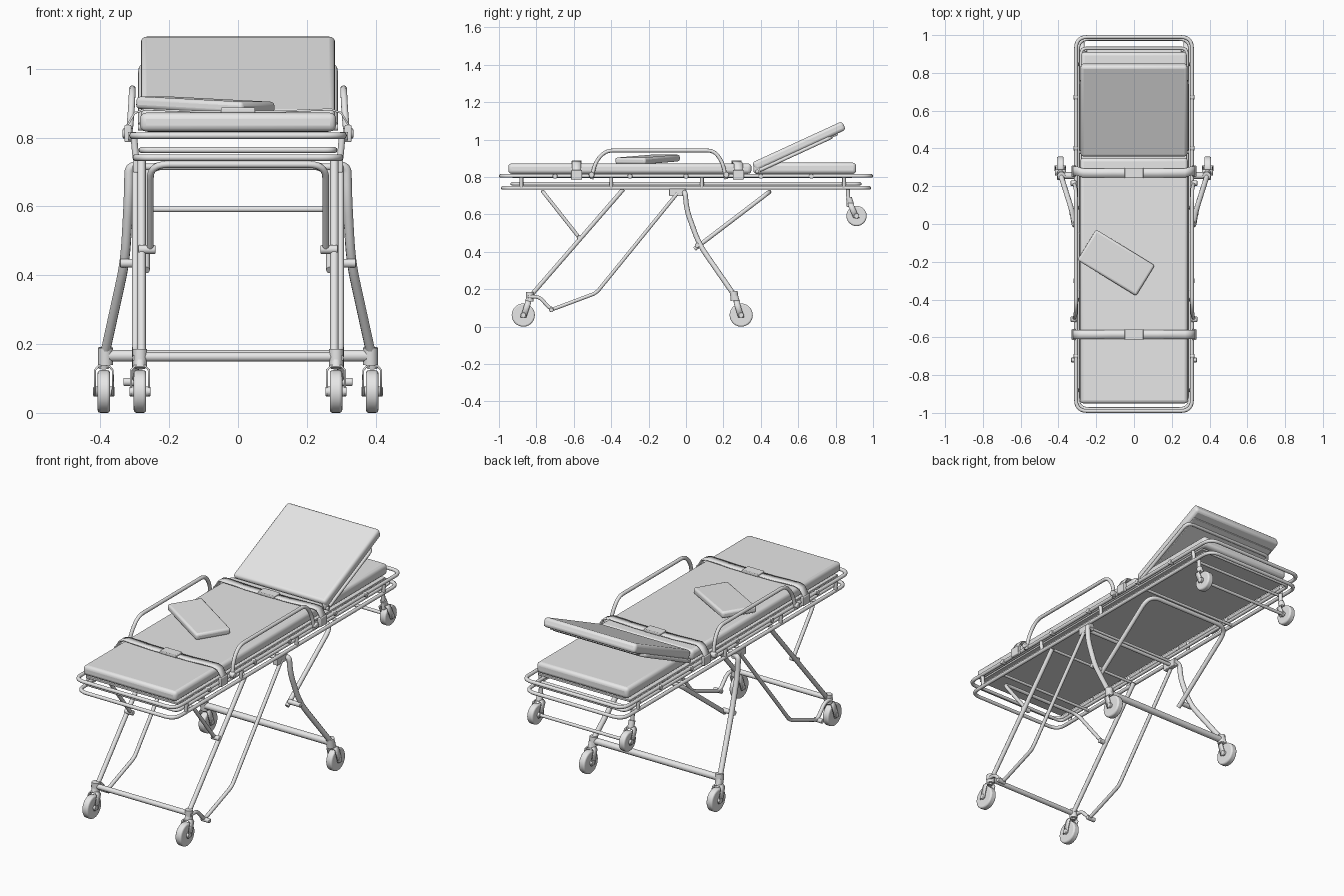
import bpy, bmesh, math
from mathutils import Vector, Matrix

if "Cube" in bpy.data.objects:
    bpy.data.objects.remove(bpy.data.objects["Cube"])

GREY = (0.8, 0.8, 0.8, 1)
mat = bpy.data.materials.new("light grey")
mat.use_nodes = True
mat.diffuse_color = GREY
mat.node_tree.nodes["Principled BSDF"].inputs["Base Color"].default_value = GREY


def link(name, data):
    ob = bpy.data.objects.new(name, data)
    bpy.context.collection.objects.link(ob)
    data.materials.append(mat)
    bpy.ops.object.select_all(action='DESELECT')
    ob.select_set(True)
    bpy.context.view_layer.objects.active = ob
    return ob


def fillet(pts, r, closed):
    """Round the corners of a path."""
    pts = [Vector(p) for p in pts]
    n, out = len(pts), []
    for i, p in enumerate(pts):
        if not closed and i in (0, n - 1):
            out.append(p)
            continue
        a, b = pts[i - 1] - p, pts[(i + 1) % n] - p
        k = min(r, a.length * 0.49, b.length * 0.49)
        a, b = p + a.normalized() * k, p + b.normalized() * k
        for j in range(7):
            t = j / 6
            out.append(a * (1 - t) ** 2 + p * 2 * t * (1 - t) + b * t * t)
    return out


def tube(name, pts, rad, corner=0.03, closed=False):
    cu = bpy.data.curves.new(name, 'CURVE')
    cu.dimensions = '3D'
    cu.bevel_depth, cu.bevel_resolution = rad, 3
    cu.use_fill_caps = not closed
    path = fillet(pts, corner, closed)
    sp = cu.splines.new('POLY')
    sp.points.add(len(path) - 1)
    for q, p in zip(sp.points, path):
        q.co = (*p, 1)
    sp.use_cyclic_u = closed
    ob = link(name, cu)
    bpy.ops.object.convert(target='MESH')
    bpy.ops.object.shade_smooth_by_angle(angle=0.8)
    return ob


def finish(name, bm, bevel=0, segs=3):
    me = bpy.data.meshes.new(name)
    bm.to_mesh(me)
    bm.free()
    ob = link(name, me)
    if bevel:
        m = ob.modifiers.new("Bevel", 'BEVEL')
        m.width, m.segments = bevel, segs
    bpy.ops.object.shade_smooth_by_angle(angle=0.7)
    return ob


def box(name, centre, size, bevel=0.0, rot=None):
    bm = bmesh.new()
    bmesh.ops.create_cube(bm, size=1, matrix=Matrix.Diagonal((*size, 1)))
    ob = finish(name, bm, bevel)
    ob.location = centre
    if rot:
        ob.rotation_euler = rot
    return ob


def disc(name, centre, rad, width, bevel=0.0):
    """Cylinder lying along x."""
    bm = bmesh.new()
    bmesh.ops.create_cone(bm, cap_ends=True, segments=28, radius1=rad, radius2=rad, depth=width,
                          matrix=Matrix.Rotation(math.pi / 2, 4, 'Y'))
    ob = finish(name, bm, bevel)
    ob.location = centre
    return ob


def ribbon(name, pts, width, thick):
    """Flat band following a path, its width along y."""
    bm = bmesh.new()
    h = Vector((0, width / 2, 0))
    rows = [(bm.verts.new(p - h), bm.verts.new(p + h)) for p in map(Vector, pts)]
    for a, b in zip(rows, rows[1:]):
        bm.faces.new((a[0], a[1], b[1], b[0]))
    ob = finish(name, bm)
    m = ob.modifiers.new("Solidify", 'SOLIDIFY')
    m.thickness, m.offset = thick, 0
    return ob


def loop_xy(x, y0, y1, z):
    return [(-x, y0, z), (x, y0, z), (x, y1, z), (-x, y1, z)]


def caster(name, x, y, z, r, top_y, top_z):
    disc(name + "_wheel", (x, y, z), r, 0.036, 0.008)
    disc(name + "_hub", (x, y, z), 0.014, 0.062, 0.003)
    w = 0.026
    crown = z + r + 0.012
    my = y + (top_y - y) * 0.7
    ribbon(name + "_fork", [(x - w, y, z - 0.012), (x - w, my, crown - 0.012), (x - w * 0.6, my, crown),
           (x + w * 0.6, my, crown), (x + w, my, crown - 0.012), (x + w, y, z - 0.012)], 0.032, 0.006)
    tube(name + "_stem", [(x, my, crown - 0.005), (x, top_y, top_z)], 0.017)


# Cot frames and deck
tube("upper_frame", loop_xy(0.307, -0.99, 0.99, 0.806), 0.010, 0.06, True)
tube("lower_frame", loop_xy(0.297, -0.98, 0.98, 0.742), 0.010, 0.06, True)
tube("inner_frame", loop_xy(0.28, -0.93, 0.93, 0.764), 0.009, 0.03, True)
box("deck", (0, -0.02, 0.802), (0.56, 1.82, 0.012), 0.003)
for y in (-0.72, -0.35, -0.05, 0.45, 0.85):
    tube("cross_bar", [(-0.295, y, 0.742), (0.295, y, 0.742)], 0.008)
for s in (1, -1):
    for y in (-0.88, -0.4, 0.085, 0.845):
        tube("frame_post", [(s * 0.297, y, 0.742), (s * 0.303, y, 0.806)], 0.010)
    for y in (-0.7, -0.3, 0.0, 0.4, 0.67):
        disc("rail_clip", (s * 0.308, y, 0.804), 0.013, 0.024, 0.003)

# Mattress sections
box("mattress", (0, -0.30, 0.845), (0.57, 1.30, 0.055), 0.018)
box("head_pad", (0, 0.635, 0.847), (0.56, 0.55, 0.06), 0.018)

# Raised backrest with its support frame
TILT = math.radians(24.7)


def on_back(x, along, up):
    return (x, 0.375 + along * math.cos(TILT) - up * math.sin(TILT),
            0.828 + along * math.sin(TILT) + up * math.cos(TILT))


box("backrest", on_back(0, 0.265, 0.029), (0.565, 0.53, 0.05), 0.016, (TILT, 0, 0))
box("backrest_board", on_back(0, 0.25, 0.001), (0.53, 0.46, 0.01), 0.003, (TILT, 0, 0))
tube("backrest_frame", [on_back(x, a, 0.0) for x, a in
     ((-0.28, 0.02), (-0.28, 0.44), (0.28, 0.44), (0.28, 0.02))], 0.010, 0.04)
tube("backrest_hinge", [(-0.29, 0.38, 0.83), (0.29, 0.38, 0.83)], 0.010)

# Pillow
box("pillow", (-0.095, -0.205, 0.894), (0.365, 0.19, 0.036), 0.012,
    (0, math.radians(2.5), math.radians(-31.5)))

# Straps with buckles
for y, lean in ((-0.585, 0.0), (0.27, 0.01)):
    half = [(0.322, y + lean, 0.79), (0.325, y + lean, 0.83), (0.30, y + lean, 0.872), (0.27, y, 0.882),
            (0.12, y, 0.876)]
    ribbon("strap", [(-a, b, c) for a, b, c in half] + half[::-1], 0.048, 0.006)
    box("buckle", (0, y, 0.88), (0.10, 0.055, 0.016), 0.004)
    for s in (1, -1):
        box("strap_clasp", (s * 0.32, y + lean, 0.812), (0.02, 0.06, 0.05), 0.004)

# Parts repeated on both sides
for s in (1, -1):
    tube("side_rail", [(s * 0.318, -0.505, 0.79), (s * 0.310, -0.485, 0.88), (s * 0.307, -0.43, 0.942),
         (s * 0.307, 0.15, 0.942), (s * 0.310, 0.195, 0.88), (s * 0.318, 0.215, 0.79)], 0.010, 0.06)
    for y in (-0.505, 0.215):
        disc("side_rail_pivot", (s * 0.32, y, 0.812), 0.015, 0.03, 0.004)

    # Foot end legs
    tube("front_leg", [(s * 0.28, -0.835, 0.16), (s * 0.28, -0.335, 0.735)], 0.012)
    tube("front_link", [(s * 0.298, -0.845, 0.16), (s * 0.298, -0.785, 0.16), (s * 0.298, -0.72, 0.09),
         (s * 0.298, -0.48, 0.18), (s * 0.298, -0.045, 0.715)], 0.010, 0.025)
    disc("link_pin", (s * 0.308, -0.72, 0.09), 0.012, 0.05, 0.003)
    disc("front_strut_pin", (s * 0.265, -0.57, 0.475), 0.013, 0.05, 0.003)
    tube("front_socket", [(s * 0.285, -0.835, 0.135), (s * 0.285, -0.835, 0.185)], 0.021)
    caster("front", s * 0.285, -0.87, 0.062, 0.062, -0.835, 0.165)

    # Splayed middle legs
    tube("rear_leg", [(s * 0.28, -0.01, 0.72), (s * 0.316, -0.005, 0.715), (s * 0.318, 0.005, 0.62),
         (s * 0.328, 0.07, 0.44), (s * 0.385, 0.25, 0.18)], 0.014, 0.07)
    disc("rear_strut_pin", (s * 0.305, 0.06, 0.435), 0.013, 0.075, 0.003)
    tube("rear_socket", [(s * 0.385, 0.26, 0.14), (s * 0.385, 0.255, 0.19)], 0.022)
    caster("rear", s * 0.39, 0.295, 0.062, 0.062, 0.262, 0.165)
    box("leg_bracket", (s * 0.29, -0.045, 0.718), (0.03, 0.09, 0.04), 0.004)

    # Loading wheels under the head end
    tube("loading_stem", [(s * 0.28, 0.865, 0.742), (s * 0.28, 0.87, 0.64)], 0.011)
    caster("loading", s * 0.28, 0.912, 0.592, 0.054, 0.87, 0.69)

# Folding struts and cross tubes
tube("front_strut", [(-0.255, -0.57, 0.475), (-0.255, -0.765, 0.722), (0.255, -0.765, 0.722),
     (0.255, -0.57, 0.475)], 0.010, 0.05)
tube("rear_strut", [(-0.268, 0.045, 0.415), (-0.268, 0.445, 0.72), (0.268, 0.445, 0.72),
     (0.268, 0.045, 0.415)], 0.012, 0.07)
tube("front_axle_bar", [(-0.285, -0.835, 0.163), (0.285, -0.835, 0.163)], 0.014)
tube("rear_axle_bar", [(-0.385, 0.256, 0.166), (0.385, 0.256, 0.166)], 0.018)
tube("leg_pivot_bar", [(-0.3, -0.04, 0.715), (0.3, -0.04, 0.715)], 0.010)
tube("loading_axle_bar", [(-0.28, 0.912, 0.592), (0.28, 0.912, 0.592)], 0.009)
